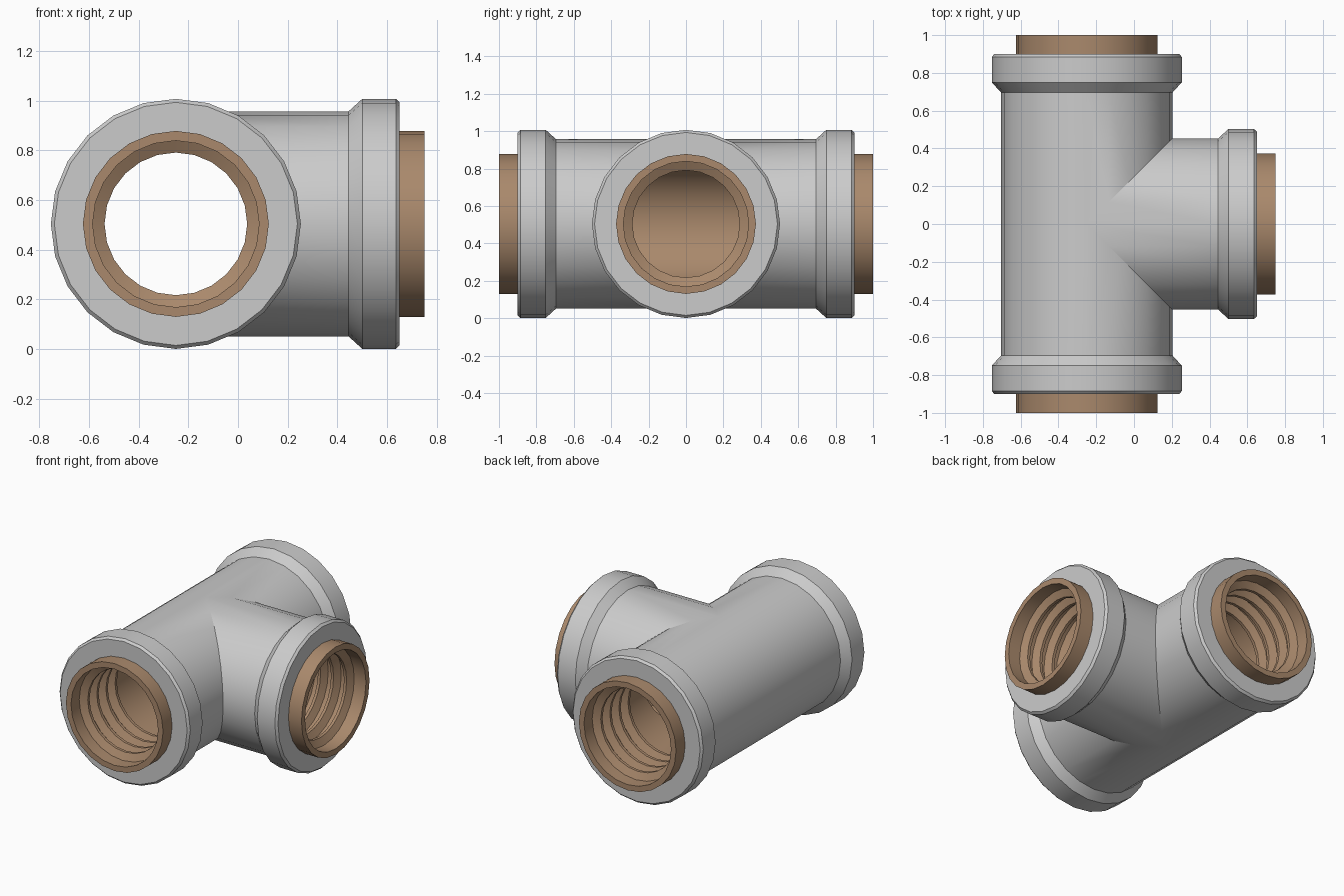
import bpy, bmesh, math
from mathutils import Vector

if "Cube" in bpy.data.objects:
    bpy.data.objects.remove(bpy.data.objects["Cube"])

SEGMENTS = 24
CENTRE = Vector((-0.25, 0, 0.504))
X, Y, Z = Vector((1, 0, 0)), Vector((0, 1, 0)), Vector((0, 0, 1))

# (outlet direction, sideways direction, mitre where it meets the other arms)
ARMS = [(X, Y, lambda u: abs(u)),
        (Y, X, lambda u: max(u, 0)),
        (-Y, X, lambda u: max(u, 0))]


def tee(name, profile, colour=None):
    """Spin a (distance, radius) profile along three arms; distance None = mitre."""
    bm = bmesh.new()
    for axis, side, mitre in ARMS:
        rings = []
        for dist, radius in profile:
            ring = []
            for i in range(SEGMENTS):
                a = 2 * math.pi * i / SEGMENTS
                u, h = radius * math.cos(a), radius * math.sin(a)
                t = mitre(u) if dist is None else dist
                ring.append(bm.verts.new(CENTRE + axis * t + side * u + Z * h))
            rings.append(ring)
        for r0, r1 in zip(rings, rings[1:]):
            for i in range(SEGMENTS):
                j = (i + 1) % SEGMENTS
                bm.faces.new((r0[i], r0[j], r1[j], r1[i]))
    bmesh.ops.remove_doubles(bm, verts=bm.verts, dist=0.0005)
    bmesh.ops.recalc_face_normals(bm, faces=bm.faces)
    mesh = bpy.data.meshes.new(name)
    bm.to_mesh(mesh)
    bm.free()
    obj = bpy.data.objects.new(name, mesh)
    bpy.context.collection.objects.link(obj)
    if colour:
        mat = bpy.data.materials.new(name + "_material")
        mat.diffuse_color = colour
        mat.use_nodes = True
        mat.node_tree.nodes["Principled BSDF"].inputs["Base Color"].default_value = mat.diffuse_color
        mesh.materials.append(mat)
    bpy.ops.object.select_all(action='DESELECT')
    obj.select_set(True)
    bpy.context.view_layer.objects.active = obj
    bpy.ops.object.shade_smooth_by_angle(angle=math.radians(30))
    return obj


# Grey outer body: pipe, flared collar, chamfered end face
tee("pipe_body", [(None, 0.453), (0.695, 0.453), (0.75, 0.503), (0.885, 0.503),
                  (0.90, 0.489), (0.90, 0.374)])

# Brass liner: projecting lip, internal thread ridges, smooth bore
liner = [(0.90, 0.374), (1.0, 0.374), (1.0, 0.335)]
for k in range(4):
    d = 0.91 - 0.1 * k
    liner += [(d, 0.335), (d - 0.025, 0.287), (d - 0.045, 0.287), (d - 0.07, 0.335)]
liner.append((None, 0.335))
tee("threaded_liner", liner, (0.40, 0.25, 0.15, 1))
